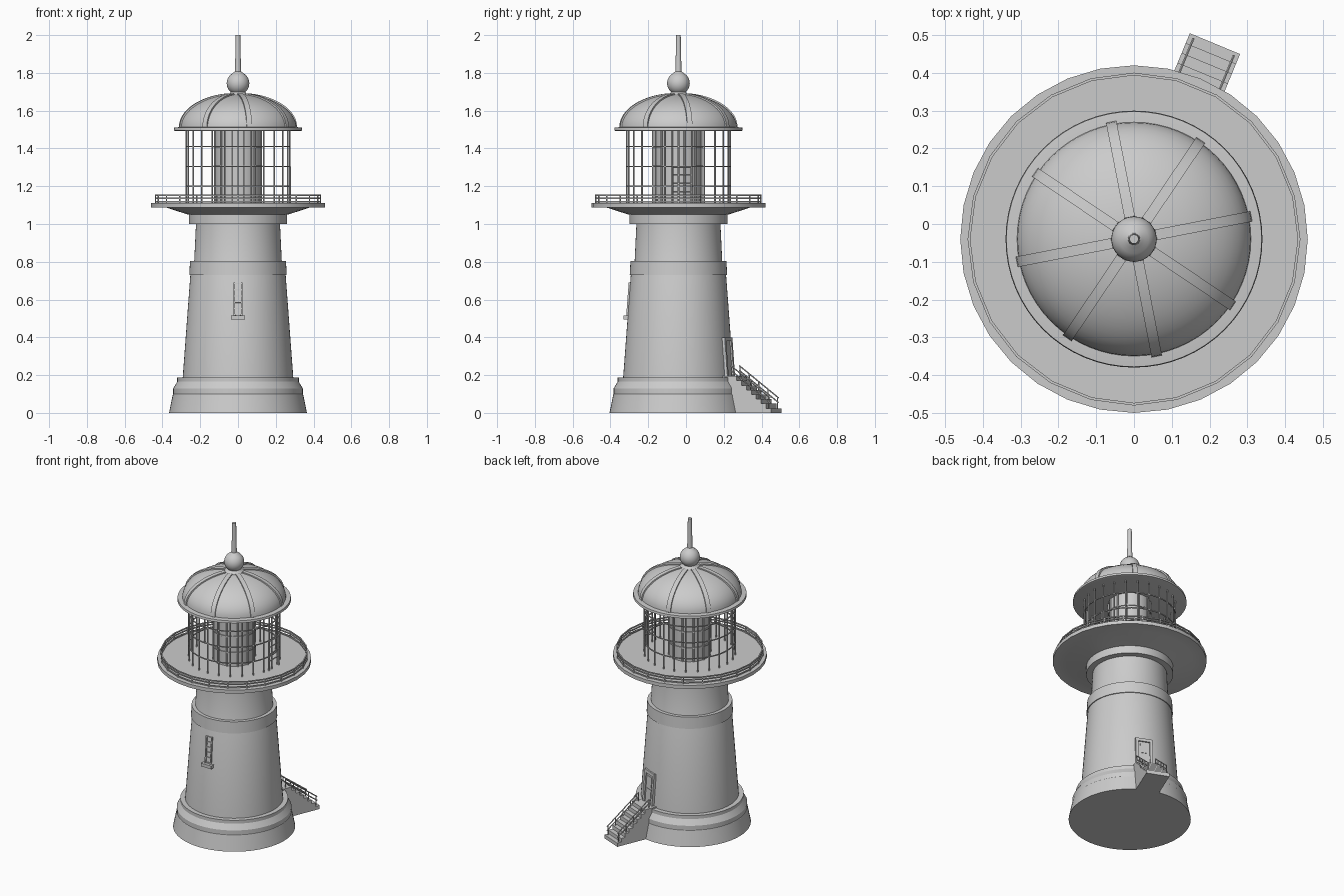
import bpy, bmesh, math
from mathutils import Vector, Matrix

if "Cube" in bpy.data.objects:
    bpy.data.objects.remove(bpy.data.objects["Cube"])

CY = -0.04                       # tower axis lies at x=0, y=CY
AXIS = Matrix.Translation((0, CY, 0))


def finish(name, bm, angle=None, mat=AXIS):
    bmesh.ops.recalc_face_normals(bm, faces=bm.faces)
    me = bpy.data.meshes.new(name)
    bm.to_mesh(me)
    bm.free()
    ob = bpy.data.objects.new(name, me)
    bpy.context.collection.objects.link(ob)
    ob.data.transform(mat)
    if angle:
        bpy.ops.object.select_all(action='DESELECT')
        ob.select_set(True)
        bpy.context.view_layer.objects.active = ob
        bpy.ops.object.shade_smooth_by_angle(angle=math.radians(angle))
    return ob


def lathe(name, prof, n=32, angle=30):
    # Spin an (r, z) profile round the tower axis and cap both ends
    bm = bmesh.new()
    rings = [[bm.verts.new((r * math.cos(math.tau * i / n), r * math.sin(math.tau * i / n), z))
              for i in range(n)] for r, z in prof]
    for a, b in zip(rings, rings[1:]):
        for i in range(n):
            j = (i + 1) % n
            bm.faces.new((a[i], a[j], b[j], b[i]))
    bm.faces.new(rings[0])
    bm.faces.new(rings[-1])
    return finish(name, bm, angle)


def rod(bm, a, b, r=0.004, n=6):
    a, b = Vector(a), Vector(b)
    d = b - a
    m = Matrix.Translation((a + b) / 2) @ d.to_track_quat('Z', 'Y').to_matrix().to_4x4()
    bmesh.ops.create_cone(bm, cap_ends=True, segments=n, radius1=r, radius2=r, depth=d.length, matrix=m)


def box(bm, lo, hi, mat=Matrix()):
    lo, hi = Vector(lo), Vector(hi)
    m = mat @ Matrix.Translation((lo + hi) / 2) @ Matrix.Diagonal((*(hi - lo), 1))
    bmesh.ops.create_cube(bm, size=1, matrix=m)


def polar(r, deg, z):
    a = math.radians(deg)
    return Vector((r * math.cos(a), r * math.sin(a), z))


def hoop(bm, r, z, t, n=32):
    # Ring of square section
    sec = [(r - t, z - t), (r + t, z - t), (r + t, z + t), (r - t, z + t)]
    rings = [[bm.verts.new(polar(q, 360 * i / n, h)) for q, h in sec] for i in range(n)]
    for i in range(n):
        a, b = rings[i], rings[(i + 1) % n]
        for k in range(4):
            bm.faces.new((a[k], a[(k + 1) % 4], b[(k + 1) % 4], b[k]))


# Masonry tower
lathe("base", [(.365, 0), (.345, .098), (.343, .10), (.343, .13), (.322, .165), (.322, .187), (.29, .187)], 64)
lathe("tower_wall", [(.294, .17), (.252, .735), (.232, .80), (.222, 1.01)], 64)
lathe("tower_band", [(.24, .73), (.258, .73), (.254, .805), (.22, .805)], 64)
lathe("tower_collar", [(.21, 1.0), (.26, 1.0), (.26, 1.05), (.21, 1.05)], 64)

# Gallery deck and railing
lathe("gallery_deck", [(.265, 1.05), (.38, 1.087), (.46, 1.087), (.46, 1.11)], 32)
bm = bmesh.new()
for z in (1.118, 1.137, 1.152):
    hoop(bm, .437, z, .0035, 24)
for i in range(24):
    rod(bm, polar(.437, i * 15, 1.105), polar(.437, i * 15, 1.153))
finish("gallery_railing", bm)

# Lantern room bars
bm = bmesh.new()
for z in (1.2, 1.305, 1.41):
    hoop(bm, .273, z, .003, 48)
for i in range(24):
    rod(bm, polar(.273, i * 15, 1.105), polar(.273, i * 15, 1.495), .0045)
finish("lantern_bars", bm)

# Gallery door in the lantern, facing +x
bm = bmesh.new()
for y in (-.05, .05):
    rod(bm, (.275, y + .02, 1.11), (.275, y + .02, 1.305), .005)
for z in (1.17, 1.215, 1.26, 1.3):
    rod(bm, (.275, -.03, z), (.275, .07, z))
finish("lantern_door", bm)

# Lamp core with its frame
lathe("lamp_core", [(.125, 1.105), (.125, 1.495)], 24)
bm = bmesh.new()
for i in range(12):
    rod(bm, polar(.127, i * 30 + 15, 1.11), polar(.127, i * 30 + 15, 1.495), .005)
for z in (1.2, 1.305, 1.41):
    hoop(bm, .127, z, .004, 24)
finish("lamp_frame", bm)

# Roof: rim, dome and finial
lathe("roof_rim", [(.33, 1.492), (.34, 1.495), (.338, 1.51), (.30, 1.514)], 64)
N = 12
TOP = math.radians(80)
arc = [(.31 * math.cos(TOP * i / N), 1.508 + .18 * math.sin(TOP * i / N)) for i in range(N + 1)]
lathe("dome", arc, 64, 40)
bm = bmesh.new()
for k in range(8):
    rot = Matrix.Rotation(math.radians(11 + 45 * k), 3, 'Z')
    secs = []
    for r, z in arc:
        secs.append([bm.verts.new(rot @ Vector((r + dr, s, z + dr)))
                     for s, dr in ((-.014, -.008), (-.014, .006), (.014, .006), (.014, -.008))])
    for a, b in zip(secs, secs[1:]):
        for j in range(4):
            bm.faces.new((a[j], a[(j + 1) % 4], b[(j + 1) % 4], b[j]))
    bm.faces.new(secs[0])
    bm.faces.new(secs[-1])
finish("dome_ribs", bm, 30)
ball = [(.06 * math.sin(math.radians(t)), 1.745 - .06 * math.cos(math.radians(t))) for t in range(40, 156, 10)]
lathe("finial", [(.06, 1.675), (.06, 1.685), (.045, 1.69)] + ball +
      [(.023, 1.803), (.016, 1.808), (.012, 2.0)], 32, 40)

# Front window, leaning with the wall
lean = math.atan(.042 / .565)
bm = bmesh.new()
M = Matrix.Translation((0, -.2695, .5)) @ Matrix.Rotation(-lean, 4, 'X')
for s in (-1, 1):
    box(bm, (s * .019 - .004, -.008, .01), (s * .019 + .004, .02, .19), M)
for i in range(6):
    z = .02 + i * .033
    box(bm, (-.02, -.006, z - .003), (.02, .02, z + .003), M)
finish("window_frame", bm)
bm = bmesh.new()
box(bm, (-.037, -.292, .495), (.037, -.25, .516))
finish("window_sill", bm)

# Entrance, built along local x and turned to 67.5 degrees
ENT = AXIS @ Matrix.Rotation(math.radians(67.5), 4, 'Z')
D = Matrix.Translation((.292, 0, .2)) @ Matrix.Rotation(-lean, 4, 'Y')
bm = bmesh.new()
for s in (-1, 1):
    box(bm, (-.03, s * .044 - .009, -.01), (.01, s * .044 + .009, .2), D)
box(bm, (-.03, -.053, .18), (.01, .053, .2), D)
finish("door_frame", bm, mat=ENT)
bm = bmesh.new()
box(bm, (-.03, -.037, -.01), (.002, .037, .182), D)
for z in (.02, .1):
    box(bm, (-.02, -.023, z), (.005, .023, z + .065), D)
finish("door", bm, mat=ENT)

# Solid stair extruded from its stepped side outline
STEPS, U0, U1, H = 8, .335, .56, .195
run, rise = (U1 - U0) / STEPS, H / STEPS
side = [(.27, 0), (.27, H)]
for i in range(STEPS):
    u = U0 + run * (i + 1)
    side += [(u, H - rise * i), (u, H - rise * (i + 1))]
bm = bmesh.new()
f = bm.faces.new([bm.verts.new((u, -.072, z)) for u, z in side])
g = bmesh.ops.extrude_face_region(bm, geom=[f])
bmesh.ops.translate(bm, vec=(0, .144, 0), verts=[v for v in g['geom'] if isinstance(v, bmesh.types.BMVert)])
finish("stairs", bm, mat=ENT)

# Stair handrails
bm = bmesh.new()
for s in (-.058, .058):
    for h in (.03, .055):
        rod(bm, (.325, s, H + h), (.55, s, rise + h), .0035)
    for i in range(5):
        u = .328 + i * .054
        z = H + (u - .325) / .225 * (rise - H)
        rod(bm, (u, s, z - .02), (u, s, z + .055), .003)
finish("stair_handrails", bm, mat=ENT)
